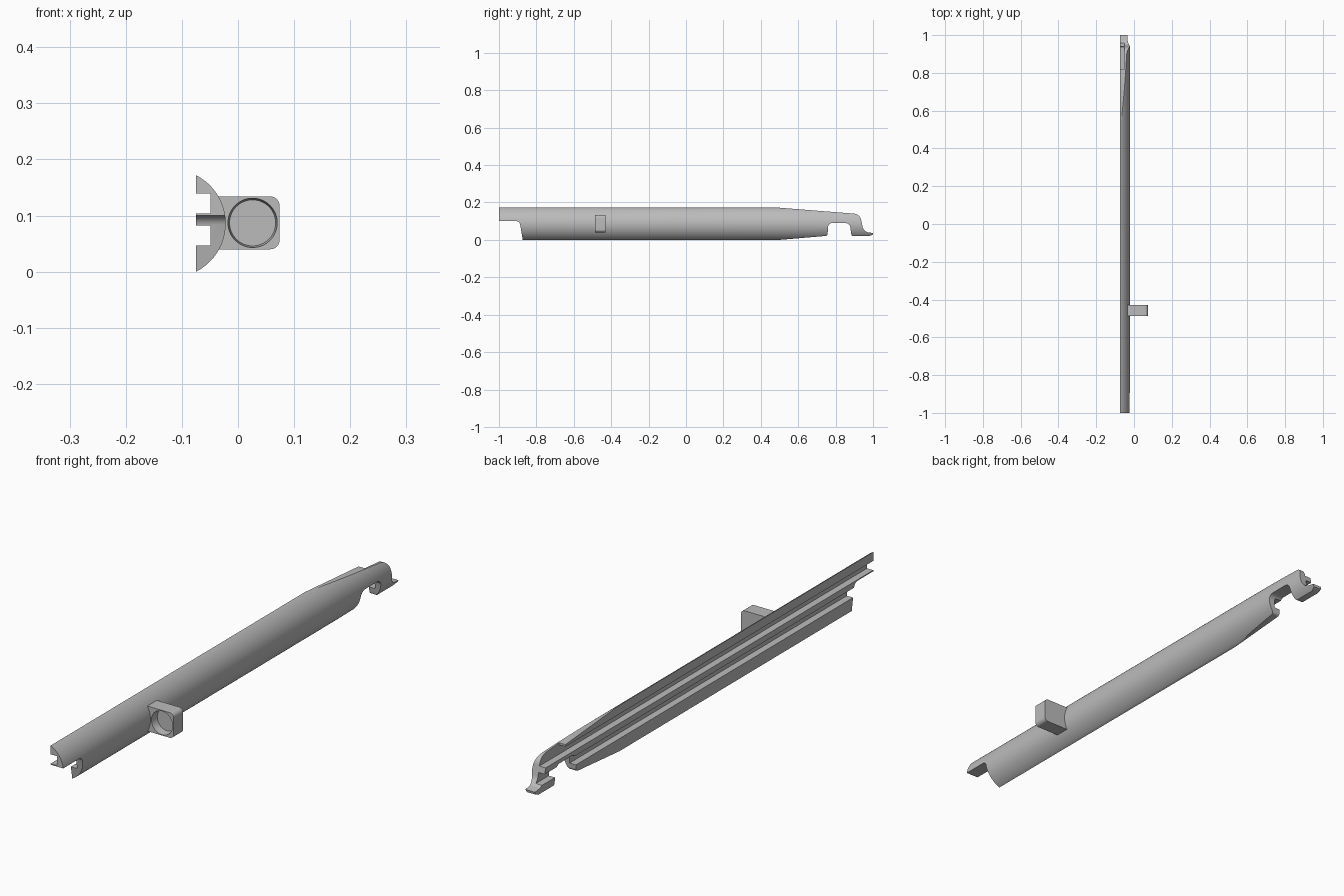
import bpy
import math
from mathutils import Vector

if "Cube" in bpy.data.objects:
    bpy.data.objects.remove(bpy.data.objects["Cube"], do_unlink=True)

grey = bpy.data.materials.new("plain grey")
grey.use_nodes = True
colour = (0.5, 0.5, 0.5, 1)
grey.diffuse_color = colour
grey.node_tree.nodes["Principled BSDF"].inputs["Base Color"].default_value = colour


def prism(name, outline, axis, low, high):
    """Extrude a 2D outline along x or y; the outline is (y, z) or (x, z)."""
    def place(p, d):
        return (d, p[0], p[1]) if axis == "x" else (p[0], d, p[1])
    n = len(outline)
    verts = [place(p, d) for d in (low, high) for p in outline]
    faces = [tuple(range(n)), tuple(reversed(range(n, 2 * n)))]
    faces += [(i, i + n, (i + 1) % n + n, (i + 1) % n) for i in range(n)]
    mesh = bpy.data.meshes.new(name)
    mesh.from_pydata(verts, [], faces)
    ob = bpy.data.objects.new(name, mesh)
    bpy.context.collection.objects.link(ob)
    mesh.materials.append(grey)
    activate(ob)
    bpy.ops.object.mode_set(mode="EDIT")
    bpy.ops.mesh.select_all(action="SELECT")
    bpy.ops.mesh.normals_make_consistent(inside=False)
    bpy.ops.object.mode_set(mode="OBJECT")
    return ob


def activate(ob):
    bpy.ops.object.select_all(action="DESELECT")
    ob.select_set(True)
    bpy.context.view_layer.objects.active = ob


def combine(ob, cutter, operation):
    cutter.hide_render = True
    mod = ob.modifiers.new("cut", "BOOLEAN")
    mod.operation = operation
    mod.solver = "EXACT"
    mod.object = cutter
    activate(ob)
    bpy.ops.object.modifier_apply(modifier=mod.name)
    bpy.data.objects.remove(cutter, do_unlink=True)


def rounded(corners, steps=6):
    """Outline from (a, b, radius) corners, rounding those with a radius."""
    points = []
    for i, (a, b, r) in enumerate(corners):
        p = Vector((a, b))
        if r == 0:
            points.append(tuple(p))
            continue
        before = Vector(corners[i - 1][:2]) - p
        after = Vector(corners[(i + 1) % len(corners)][:2]) - p
        start = p + before.normalized() * r
        end = p + after.normalized() * r
        for k in range(steps + 1):
            t = k / steps
            # weighted curve close to a circular fillet
            w0, w1, w2 = (1 - t) ** 2, 1.414 * t * (1 - t), t * t
            points.append(tuple((start * w0 + p * w1 + end * w2) / (w0 + w1 + w2)))
    return points


def finish(ob):
    activate(ob)
    bpy.ops.object.shade_smooth_by_angle(angle=math.radians(30))


# Rail: bowed outer side, flat inner side with two slots and a middle rib
BACK, SLOT, MID = -0.075, -0.049, 0.086
RADIUS, CENTRE = 0.0963, -0.1183
half = math.asin(MID / RADIUS)
section = [(CENTRE + RADIUS * math.cos(a), MID + RADIUS * math.sin(a))
           for a in (half * (k / 24 - 1) for k in range(49))]
for low, high in ((0.104, 0.139), (0.047, 0.082)):
    section += [(BACK, high), (SLOT, high), (SLOT, low), (BACK, low)]
rail = prism("rail", section, "y", -1.1, 1.1)

# Side outline: notched front, tapered rear and hooked tail
side = rounded([
    (-1, 0.18, 0), (0.49, 0.18, 0), (0.5, 0.172, 0),
    (0.93, 0.138, 0.03), (0.95, 0.043, 0.025), (1, 0.037, 0),
    (0.998, 0.028, 0), (0.98, 0.02, 0), (0.885, 0.02, 0.008),
    (0.875, 0.09, 0.022), (0.76, 0.09, 0.022), (0.757, 0.022, 0.01),
    (0.5, 0, 0), (0.49, -0.01, 0), (-0.871, -0.01, 0),
    (-0.89, 0.1, 0.016), (-1, 0.1, 0)])
combine(rail, prism("side_outline", side, "x", -0.2, 0.1), "INTERSECT")

# Upper lip stops short of the tail
lip = [(-0.1, 0.12), (SLOT, 0.12), (SLOT, 0.2), (-0.1, 0.2)]
combine(rail, prism("lip_cutter", lip, "y", 0.82, 1.1), "DIFFERENCE")
finish(rail)

# Side block with rounded outer corners and a round, slightly tapered recess
block = prism("side_block", rounded([
    (-0.045, 0.04, 0), (0.074, 0.04, 0.016),
    (0.074, 0.134, 0.016), (-0.045, 0.134, 0)]), "y", -0.486, -0.43)
bpy.ops.mesh.primitive_cone_add(
    vertices=64, radius1=0.041, radius2=0.0445, depth=0.036,
    location=(0.026, -0.474, 0.087), rotation=(math.pi / 2, 0, 0))
recess = bpy.context.object
recess.name = "recess_cutter"
recess.data.materials.append(grey)
combine(block, recess, "DIFFERENCE")
finish(block)
